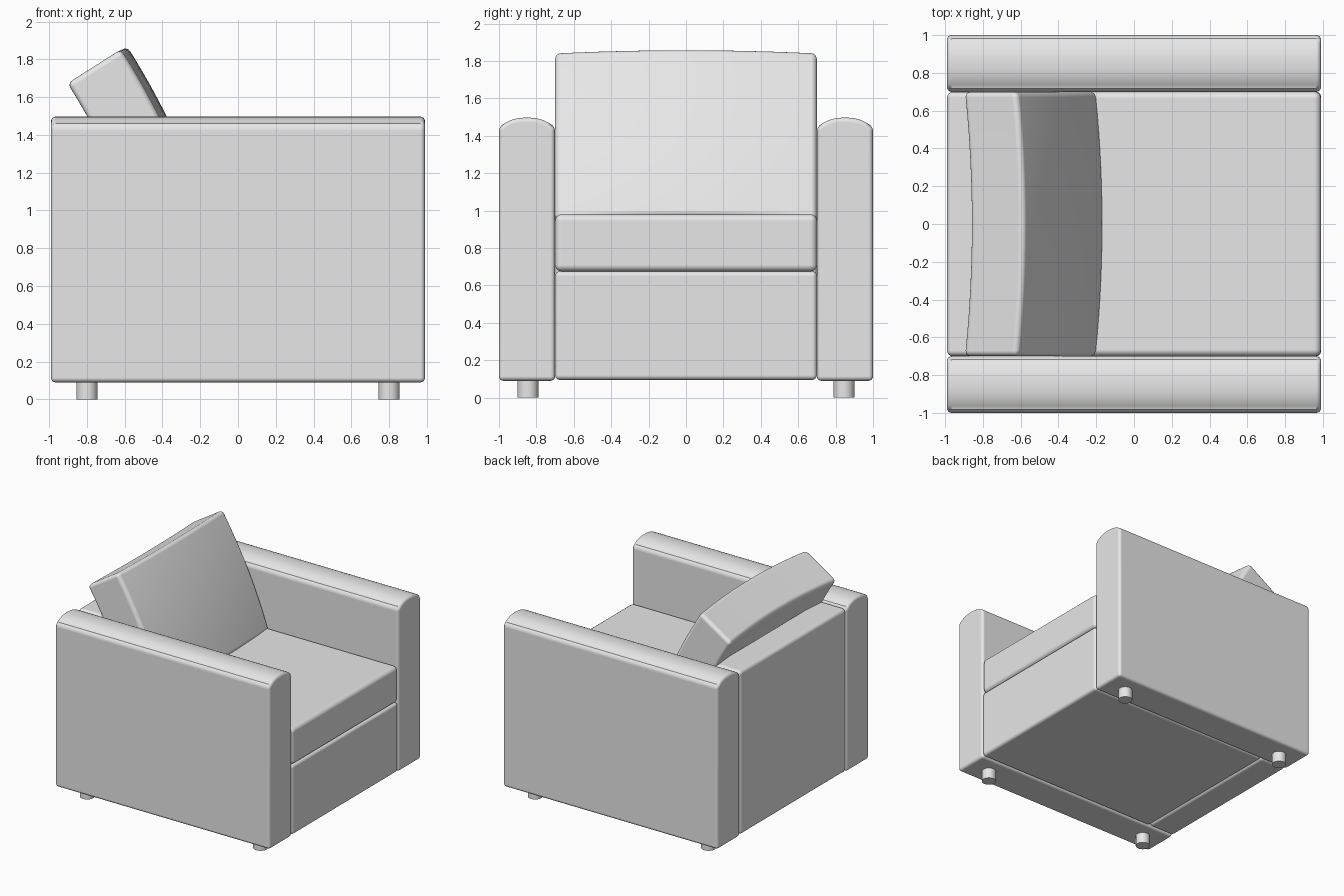
import bpy, bmesh, math
from mathutils import Vector

cube = bpy.data.objects.get("Cube")
if cube:
    bpy.data.objects.remove(cube, do_unlink=True)

fabric = bpy.data.materials.new("light_grey")
fabric.use_nodes = True
GREY = (0.8, 0.8, 0.8, 1)
fabric.diffuse_color = GREY
fabric.node_tree.nodes["Principled BSDF"].inputs["Base Color"].default_value = GREY


def finish(name, bm, bevel=0.0, segments=4):
    """Turn a bmesh into a smooth-shaded object with softened edges."""
    bmesh.ops.recalc_face_normals(bm, faces=bm.faces)
    mesh = bpy.data.meshes.new(name)
    bm.to_mesh(mesh)
    bm.free()
    mesh.materials.append(fabric)
    obj = bpy.data.objects.new(name, mesh)
    bpy.context.collection.objects.link(obj)
    bpy.ops.object.select_all(action='DESELECT')
    bpy.context.view_layer.objects.active = obj
    obj.select_set(True)
    bpy.ops.object.shade_smooth_by_angle(angle=math.radians(35))
    if bevel:
        mod = obj.modifiers.new("soft_edges", 'BEVEL')
        mod.width = bevel
        mod.segments = segments
        mod.limit_method = 'ANGLE'
        mod.angle_limit = math.radians(30)
        mod.harden_normals = True
    return obj


def box(name, low, high, bevel):
    bm = bmesh.new()
    bmesh.ops.create_cube(bm, size=1)
    low, high = Vector(low), Vector(high)
    for v in bm.verts:
        v.co = (low + high) / 2 + v.co * (high - low)
    return finish(name, bm, bevel)


def arm(name, side):
    """Slab with a gently domed top, extruded from front to back."""
    half, steps = 0.15, 16
    profile = [(-half, 0.09), (half, 0.09)]
    for i in range(steps + 1):
        s = 1 - 2 * i / steps
        profile.append((s * half, 1.445 + 0.052 * (1 - abs(s) ** 2.5)))
    bm = bmesh.new()
    face = bm.faces.new([bm.verts.new((-0.99, side * 0.85 + y, z)) for y, z in profile])
    new = bmesh.ops.extrude_face_region(bm, geom=[face])["geom"]
    bmesh.ops.translate(bm, vec=(1.98, 0, 0),
                        verts=[g for g in new if isinstance(g, bmesh.types.BMVert)])
    return finish(name, bm, 0.03)


def leg(name, x, y):
    bm = bmesh.new()
    bmesh.ops.create_cone(bm, cap_ends=True, segments=32, radius1=0.056,
                          radius2=0.056, depth=0.12)
    bmesh.ops.translate(bm, vec=(x, y, 0.06), verts=bm.verts)
    return finish(name, bm)


def back_cushion():
    """Leaning cushion, bowed forward across its width and its height."""
    tilt, half_h, half_w, thick = math.radians(25.5), 0.495, 0.7, 0.335
    bow_h, bow_w = 0.03, 0.04
    centre = Vector((-0.41, 0, 1.405))
    normal = Vector((math.cos(tilt), 0, math.sin(tilt)))
    up = Vector((-math.sin(tilt), 0, math.cos(tilt)))
    bm = bmesh.new()
    bmesh.ops.create_cube(bm, size=2)
    for axis in (1, 2):
        edges = [e for e in bm.edges
                 if abs(e.verts[0].co[axis] - e.verts[1].co[axis]) > 1]
        bmesh.ops.subdivide_edges(bm, edges=edges, cuts=11, use_grid_fill=True)
    for v in bm.verts:
        t, s, r = v.co
        bulge = bow_h * (1 - r * r) + bow_w * (1 - s * s)
        local = (normal + up * (2 * bow_h * r / half_h)).normalized()
        v.co = (centre + up * r * half_h + normal * bulge
                + Vector((0, s * half_w, 0)) + local * (t - 1) / 2 * thick)
    return finish("back_cushion", bm, 0.03)


# Upholstered body
box("base", (-0.74, -0.7, 0.095), (0.99, 0.7, 0.675), 0.025)
box("seat_cushion", (-0.74, -0.7, 0.675), (0.99, 0.7, 0.98), 0.035)
box("back_panel", (-0.99, -0.7, 0.095), (-0.74, 0.7, 1.46), 0.03)
back_cushion()

# Arms and legs on both sides
for label, side in (("right", -1), ("left", 1)):
    arm(label + "_arm", side)
    for end, x in (("front", 0.8), ("rear", -0.8)):
        leg(f"{end}_{label}_leg", x, side * 0.845)
